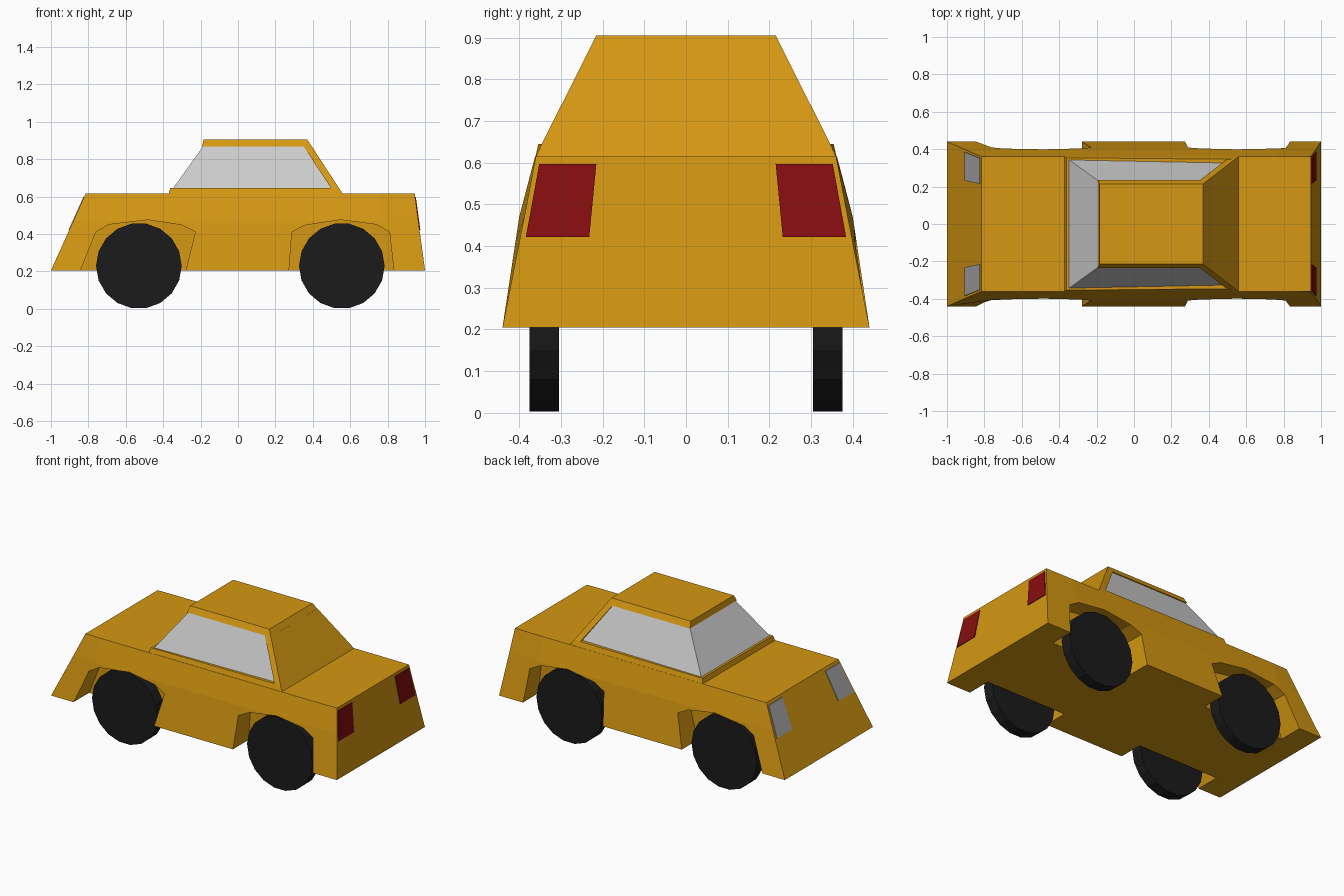
import bpy, bmesh
from math import pi

if "Cube" in bpy.data.objects:
    bpy.data.objects.remove(bpy.data.objects["Cube"])


def material(name, rgb):
    m = bpy.data.materials.new(name)
    m.diffuse_color = (*rgb, 1)
    m.use_nodes = True
    m.node_tree.nodes["Principled BSDF"].inputs["Base Color"].default_value = m.diffuse_color
    return m


PAINT = material("orange paint", (0.66, 0.31, 0.006))
BLACK = material("black rubber", (0.011, 0.011, 0.011))
RED = material("red lens", (0.24, 0.004, 0.005))
GLASS = material("window grey", (0.55, 0.55, 0.55))
LAMP = material("lamp grey", (0.4, 0.4, 0.4))


def loft(name, rings, mat=None):
    """Closed solid skinned through rings of equal point count."""
    bm = bmesh.new()
    vs = [[bm.verts.new(p) for p in r] for r in rings]
    n = len(rings[0])
    for a, b in zip(vs, vs[1:]):
        for i in range(n):
            j = (i + 1) % n
            bm.faces.new((a[i], a[j], b[j], b[i]))
    bm.faces.new(vs[0])
    bm.faces.new(vs[-1])
    bmesh.ops.recalc_face_normals(bm, faces=bm.faces)
    me = bpy.data.meshes.new(name)
    bm.to_mesh(me)
    bm.free()
    ob = bpy.data.objects.new(name, me)
    bpy.context.collection.objects.link(ob)
    if mat:
        me.materials.append(mat)
    return ob


def rect(z, x0, x1, y0, y1=None):
    """Horizontal rectangle or trapezoid, y0 half width at x0, y1 at x1."""
    y1 = y0 if y1 is None else y1
    return [(x0, -y0, z), (x1, -y1, z), (x1, y1, z), (x0, y0, z)]


# Body: cross-sections along x with slightly swollen flanks
Z = (0.205, 0.47, 0.615)
stations = [((-1, -0.88, -0.815), (0.44, 0.388, 0.36)),
            ((-0.72, -0.72, -0.72), (0.44, 0.40, 0.362)),
            ((0.75, 0.75, 0.75), (0.44, 0.40, 0.362)),
            ((1, 0.964, 0.945), (0.44, 0.388, 0.36))]
rings = []
for xs, ys in stations:
    half = list(zip(xs, ys, Z))
    rings.append(half + [(x, -y, z) for x, y, z in reversed(half)])
body = loft("body", rings, PAINT)

# Wheel wells cut from both sides
arches = {
    "front": [(-0.885, 0.1), (-0.76, 0.41), (-0.69, 0.45), (-0.48, 0.475),
              (-0.30, 0.447), (-0.228, 0.41), (-0.305, 0.1)],
    "rear": [(0.265, 0.1), (0.288, 0.41), (0.36, 0.447), (0.55, 0.475),
             (0.74, 0.45), (0.81, 0.41), (0.845, 0.1)],
}
for arch, pts in arches.items():
    for s in (-1, 1):
        cutter = loft("well_cutter", [[(x, s * y, z) for x, z in pts] for y in (0.285, 0.6)], PAINT)
        cutter.hide_render = True
        mod = body.modifiers.new("well", 'BOOLEAN')
        mod.operation = 'DIFFERENCE'
        mod.solver = 'EXACT'
        mod.object = cutter
        bpy.context.view_layer.objects.active = body
        bpy.ops.object.modifier_apply(modifier=mod.name)
        bpy.data.objects.remove(cutter)

# Cabin: sill, glass, rear pillar and roof
loft("window_sill", [rect(0.61, -0.372, 0.563, 0.362),
                     rect(0.645, -0.362, 0.540, 0.354, 0.346)], PAINT)
loft("glass", [rect(0.64, -0.35, 0.52, 0.345, 0.328),
               rect(0.875, -0.182, 0.37, 0.224)], GLASS)
loft("rear_pillar", [rect(0.645, 0.497, 0.540, 0.346),
                     rect(0.87, 0.350, 0.393, 0.2325)], PAINT)
loft("roof", [rect(0.868, -0.192, 0.394, 0.234),
              rect(0.905, -0.184, 0.37, 0.215)], PAINT)


# Lamps: thin plates lying on the sloped end faces
def lamp(name, x_low, x_high, out, mat):
    for s, side in ((-1, "right"), (1, "left")):
        loop = [(x_low, 0.232, 0.422), (x_low, 0.384, 0.422),
                (x_high, 0.352, 0.597), (x_high, 0.215, 0.597)]
        loft(f"{side}_{name}", [[(x + d, s * y, z) for x, y, z in loop]
                                for d in (-out, out)], mat)


lamp("headlight", -0.902, -0.823, -0.004, LAMP)
lamp("tail_light", 0.971, 0.947, 0.004, RED)

# Wheels
for end, x in (("front", -0.53), ("rear", 0.555)):
    for s, side in ((-1, "right"), (1, "left")):
        bpy.ops.mesh.primitive_cylinder_add(vertices=18, radius=0.229, depth=0.07,
                                            location=(x, s * 0.34, 0.229),
                                            rotation=(pi / 2, pi / 18, 0))
        wheel = bpy.context.object
        wheel.name = f"{end}_{side}_wheel"
        wheel.data.materials.append(BLACK)
